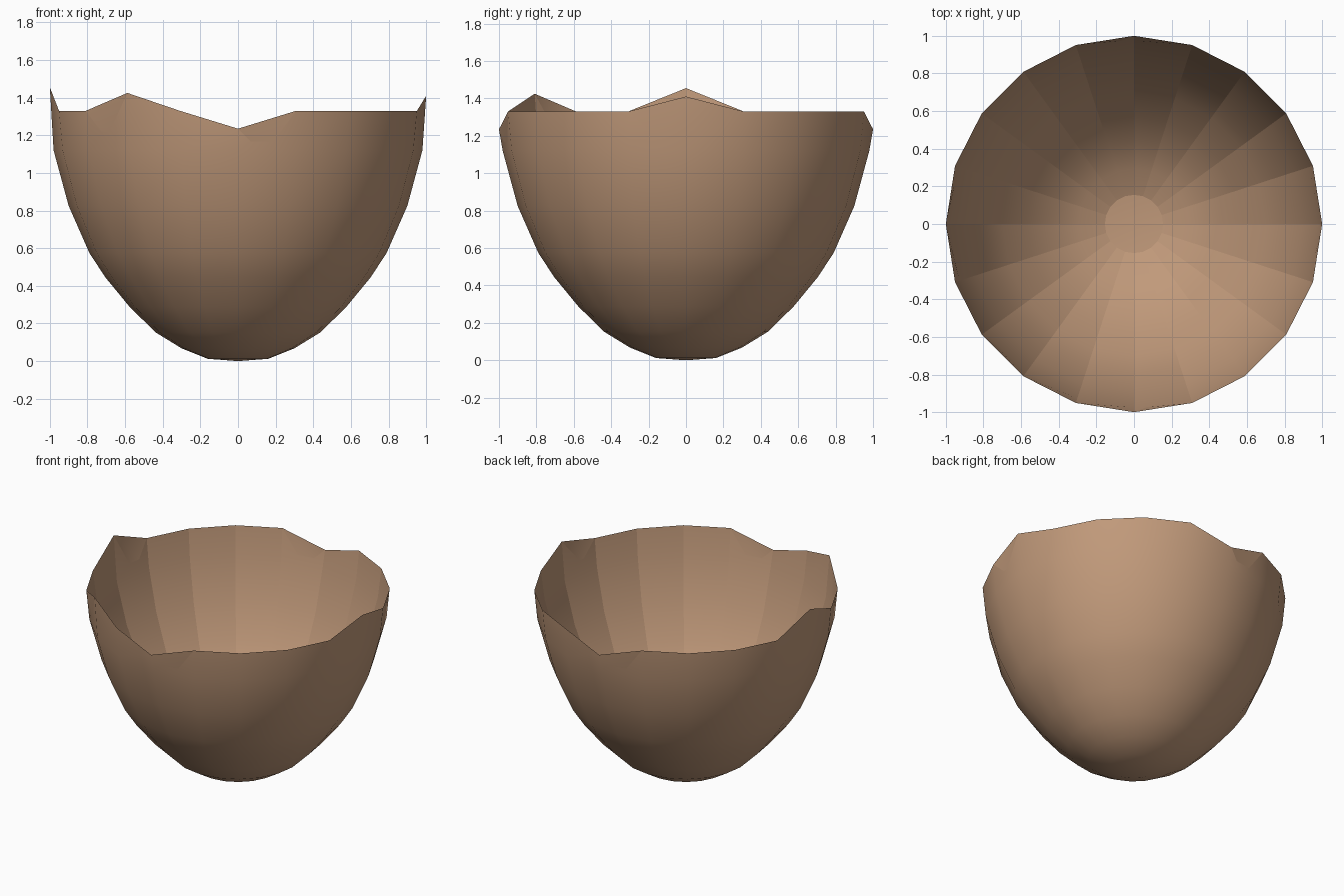
import bpy, bmesh, math

if "Cube" in bpy.data.objects:
    bpy.data.objects.remove(bpy.data.objects["Cube"])

SIDES = 20
PROFILE = [(0.16, 0.012), (0.30, 0.068), (0.437, 0.152), (0.575, 0.287),
           (0.705, 0.445), (0.79, 0.575), (0.90, 0.825), (0.98, 1.12)]
RIM_Z = 1.33
# broken rim: spikes and notches by side index (18 degree steps from +x)
BREAKS = {0: 1.41, 5: 1.235, 10: 1.455, 13: 1.425, 15: 1.235}

shell_mat = bpy.data.materials.new("eggshell_tan")
shell_mat.diffuse_color = (0.53, 0.32, 0.195, 1)
shell_mat.use_nodes = True
shell_mat.node_tree.nodes["Principled BSDF"].inputs["Base Color"].default_value = shell_mat.diffuse_color

bm = bmesh.new()


def layer(inset, rim):
    """Rings of one skin of the shell, from the base up to the shared rim."""
    rings = []
    for r, z in PROFILE:
        rings.append([bm.verts.new(((r - inset) * math.cos(i * math.tau / SIDES),
                                    (r - inset) * math.sin(i * math.tau / SIDES),
                                    z + inset)) for i in range(SIDES)])
    rings.append(rim)
    pole = bm.verts.new((0, 0, inset))
    inner = inset > 0

    def face(vs):
        f = bm.faces.new(vs[::-1] if inner else vs)
        f.smooth = True

    for i in range(SIDES):
        j = (i + 1) % SIDES
        face([pole, rings[0][j], rings[0][i]])
        for a, b in zip(rings, rings[1:]):
            face([a[i], a[j], b[j], b[i]])
    # faceted inside: sharp lines up the wall and round the base disc
    if inner:
        for i in range(SIDES):
            bm.edges.get((rings[0][i], rings[0][i - 1])).smooth = False
            for a, b in zip(rings, rings[1:]):
                bm.edges.get((a[i], b[i])).smooth = False


# rim shared by the outer and inner skins
rim = [bm.verts.new((math.cos(i * math.tau / SIDES), math.sin(i * math.tau / SIDES),
                     BREAKS.get(i, RIM_Z))) for i in range(SIDES)]
layer(0.0, rim)
layer(0.005, rim)
for i in range(SIDES):
    bm.edges.get((rim[i], rim[i - 1])).smooth = False

mesh = bpy.data.meshes.new("broken_eggshell")
bm.to_mesh(mesh)
bm.free()
mesh.materials.append(shell_mat)
obj = bpy.data.objects.new("broken_eggshell", mesh)
bpy.context.collection.objects.link(obj)
